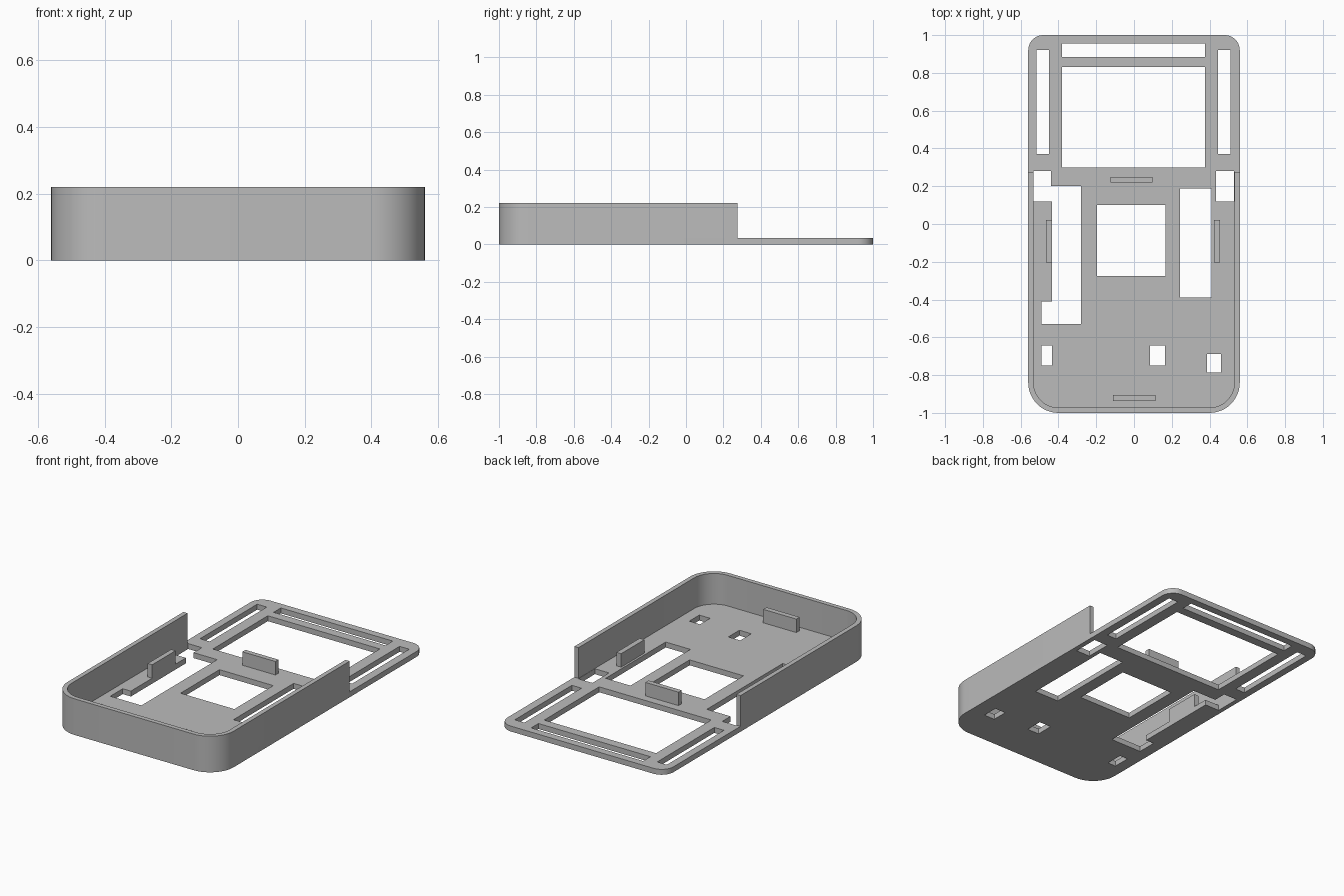
import bpy, math

if "Cube" in bpy.data.objects:
    bpy.data.objects.remove(bpy.data.objects["Cube"])

grey = bpy.data.materials.new("light grey")
grey.diffuse_color = (0.5, 0.5, 0.5, 1)
grey.use_nodes = True
grey.node_tree.nodes["Principled BSDF"].inputs["Base Color"].default_value = grey.diffuse_color

T = 0.033       # floor thickness
H = 0.22        # wall height
W = 0.56        # half width
WALL = 0.028    # wall thickness
WALL_END = 0.275


def arc(cx, cy, r, a0, a1, n=12):
    """Points on an arc, angles in degrees."""
    return [(cx + r * math.cos(math.radians(a0 + (a1 - a0) * i / n)),
             cy + r * math.sin(math.radians(a0 + (a1 - a0) * i / n)))
            for i in range(n + 1)]


def rect(x0, x1, y0, y1):
    return [(x0, y0), (x1, y0), (x1, y1), (x0, y1)]


def extrude_loops(name, loops, z0, z1):
    """Filled outline with holes, extruded from z0 to z1."""
    cu = bpy.data.curves.new(name, 'CURVE')
    cu.dimensions = '2D'
    cu.fill_mode = 'BOTH'
    cu.extrude = (z1 - z0) / 2
    for pts in loops:
        s = cu.splines.new('POLY')
        s.points.add(len(pts) - 1)
        for p, (x, y) in zip(s.points, pts):
            p.co = (x, y, 0, 1)
        s.use_cyclic_u = True
    ob = bpy.data.objects.new(name, cu)
    bpy.context.collection.objects.link(ob)
    ob.location.z = (z0 + z1) / 2
    bpy.ops.object.select_all(action='DESELECT')
    ob.select_set(True)
    bpy.context.view_layer.objects.active = ob
    bpy.ops.object.convert(target='MESH')
    ob = bpy.context.object
    ob.name = name
    ob.data.materials.clear()
    ob.data.materials.append(grey)
    # weld caps to sides so shading and normals are consistent
    bpy.ops.object.mode_set(mode='EDIT')
    bpy.ops.mesh.select_all(action='SELECT')
    bpy.ops.mesh.remove_doubles(threshold=0.0001)
    bpy.ops.mesh.normals_make_consistent(inside=False)
    bpy.ops.object.mode_set(mode='OBJECT')
    bpy.ops.object.shade_smooth_by_angle(angle=math.radians(30))
    return ob


# Floor plate: large front corners, smaller back corners
RF, RB = 0.16, 0.08
outline = (arc(-W + RF, -1 + RF, RF, 180, 270) + arc(W - RF, -1 + RF, RF, 270, 360)
           + arc(W - RB, 1 - RB, RB, 0, 90) + arc(-W + RB, 1 - RB, RB, 90, 180))
stepped_hole = [(-0.49, -0.53), (-0.28, -0.53), (-0.28, 0.20), (-0.44, 0.20),
                (-0.44, 0.28), (-0.532, 0.28), (-0.532, 0.12), (-0.435, 0.12),
                (-0.435, -0.41), (-0.49, -0.41)]
holes = [
    stepped_hole,
    rect(-0.38, 0.375, 0.30, 0.83),       # screen window
    rect(-0.38, 0.375, 0.885, 0.955),     # back slot
    rect(-0.515, -0.45, 0.37, 0.92),      # side slots
    rect(0.445, 0.51, 0.37, 0.92),
    rect(-0.195, 0.168, -0.275, 0.10),    # centre window
    rect(0.243, 0.41, -0.39, 0.188),      # right window
    rect(0.435, 0.53, 0.12, 0.28),        # right notch
    rect(-0.49, -0.435, -0.75, -0.643),   # small port holes
    rect(0.085, 0.165, -0.75, -0.643),
    rect(0.387, 0.46, -0.785, -0.688),
]
extrude_loops("floor_plate", [outline] + holes, 0, T)

# U-shaped rim wall around the front part
ri = RF - WALL
wall = ([(-W, WALL_END)] + arc(-W + RF, -1 + RF, RF, 180, 270)
        + arc(W - RF, -1 + RF, RF, 270, 360) + [(W, WALL_END), (W - WALL, WALL_END)]
        + arc(W - RF, -1 + RF, ri, 360, 270) + arc(-W + RF, -1 + RF, ri, 270, 180)
        + [(-W + WALL, WALL_END)])
extrude_loops("rim_wall", [wall], T, H)

# Upright locating tabs
tabs = {
    "left_tab": (-0.465, -0.435, -0.205, 0.02),
    "right_tab": (0.423, 0.455, -0.205, 0.02),
    "back_tab": (-0.125, 0.098, 0.22, 0.25),
    "front_tab": (-0.11, 0.113, -0.937, -0.905),
}
for name, r in tabs.items():
    extrude_loops(name, [rect(*r)], T, 0.115)
